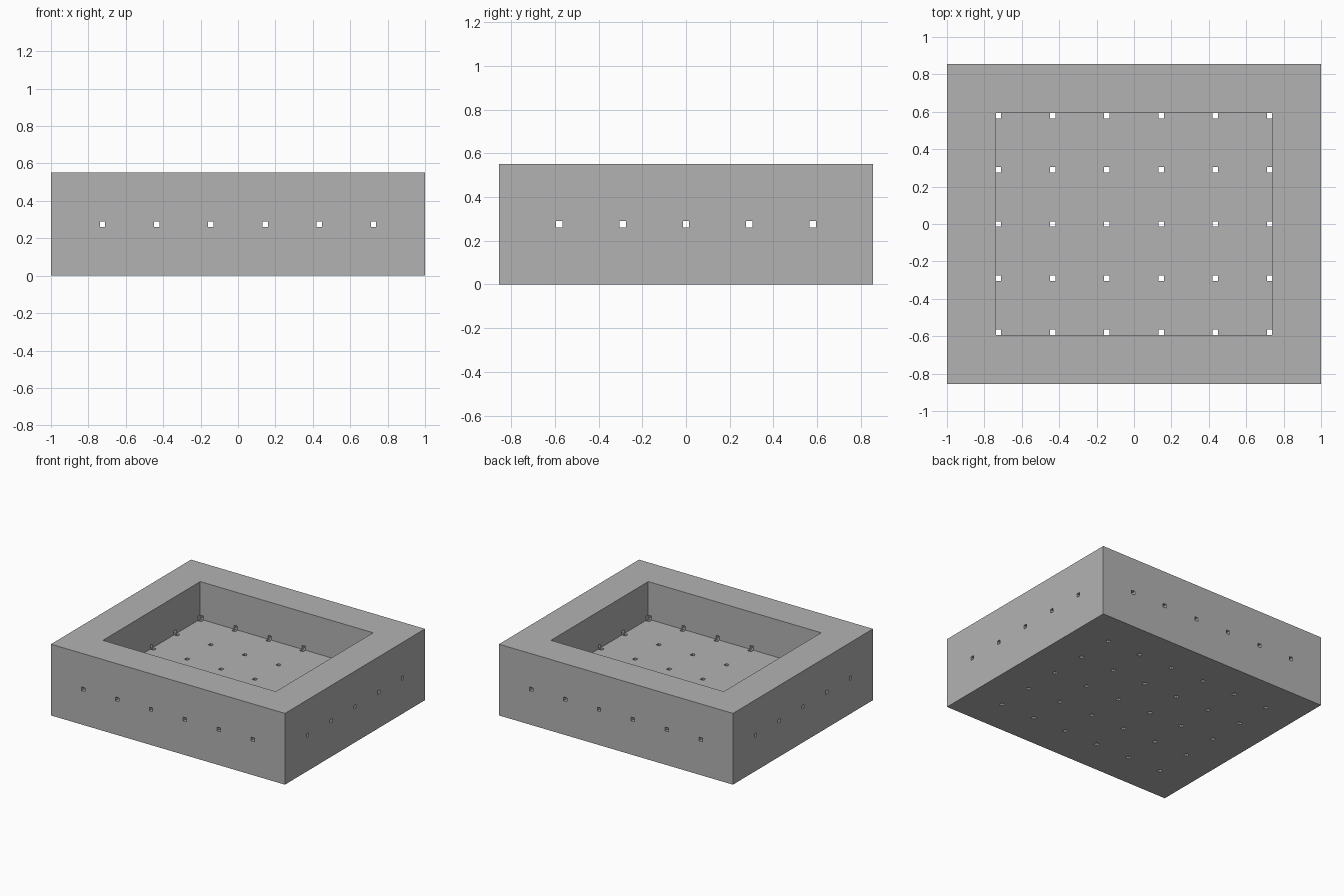
import bpy
import bmesh

cube = bpy.data.objects.get("Cube")
if cube:
    bpy.data.objects.remove(cube, do_unlink=True)

# One unit is the width of a drilled channel; channels repeat every PITCH
COLS, ROWS, WALL, PITCH = 6, 5, 9, 10
UNIT = 2 / (COLS * PITCH + WALL)


def cuts(count):
    """Planes across one axis: wall, channel, gap, channel ... wall."""
    planes = [0]
    for i in range(count):
        planes += [WALL + PITCH * i, PITCH * (i + 1)]
    return planes + [PITCH * count + WALL]


xs, ys, zs = cuts(COLS), cuts(ROWS), cuts(1)
size = [len(a) - 1 for a in (xs, ys, zs)]


def solid(cell):
    """True where material remains after the basin and channels are cut."""
    if any(c < 0 or c >= n for c, n in zip(cell, size)):
        return False
    on_x, on_y, on_z = (c % 2 == 1 for c in cell)
    inside = all(0 < c < n - 1 for c, n in zip(cell[:2], size[:2]))
    basin = inside and cell[2] > 0
    channels = (on_x and on_y) or (on_z and (on_x or on_y))
    return not (basin or channels)


# Basin block: skin every boundary between material and empty space
bm = bmesh.new()
verts = {}


def vert(ijk):
    if ijk not in verts:
        i, j, k = ijk
        verts[ijk] = bm.verts.new(((xs[i] - xs[-1] / 2) * UNIT,
                                   (ys[j] - ys[-1] / 2) * UNIT,
                                   zs[k] * UNIT))
    return verts[ijk]


def add_face(cell, axis, side):
    u, v = (axis + 1) % 3, (axis + 2) % 3
    ring = []
    for du, dv in ((0, 0), (1, 0), (1, 1), (0, 1)):
        p = list(cell)
        p[axis] += side
        p[u] += du
        p[v] += dv
        ring.append(vert(tuple(p)))
    bm.faces.new(ring if side else ring[::-1])


for i in range(size[0]):
    for j in range(size[1]):
        for k in range(size[2]):
            cell = (i, j, k)
            if not solid(cell):
                continue
            for axis in range(3):
                for side in (0, 1):
                    near = list(cell)
                    near[axis] += 1 if side else -1
                    if not solid(near):
                        add_face(cell, axis, side)

mesh = bpy.data.meshes.new("drilled_basin")
bm.to_mesh(mesh)
bm.free()
basin = bpy.data.objects.new("drilled_basin", mesh)
bpy.context.collection.objects.link(basin)

# Plain grey material
grey = bpy.data.materials.new("plain_grey")
grey.use_nodes = True
colour = (0.45, 0.45, 0.45, 1)
grey.diffuse_color = colour
grey.node_tree.nodes["Principled BSDF"].inputs["Base Color"].default_value = colour
mesh.materials.append(grey)
